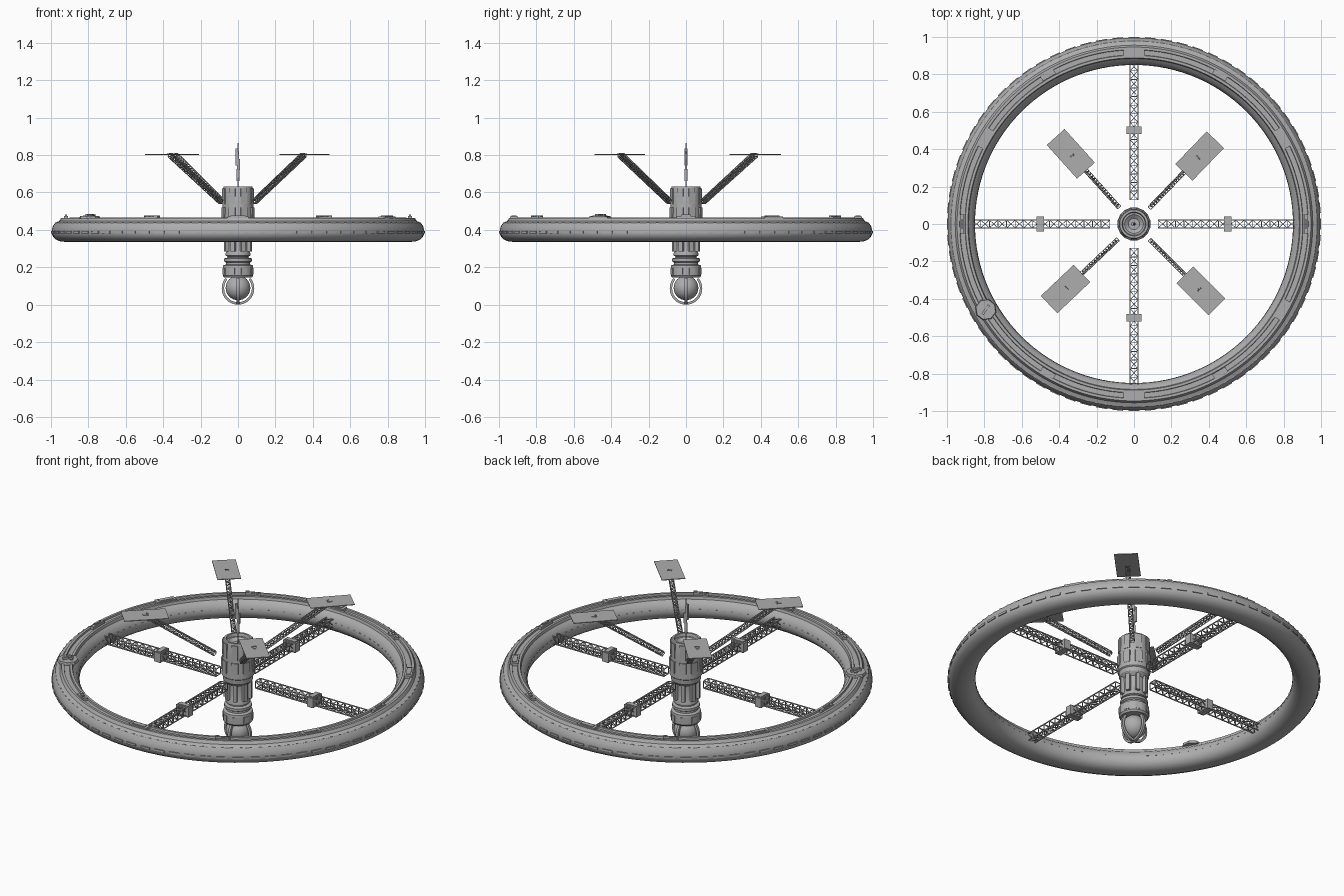
import bpy, bmesh, math
from mathutils import Vector, Matrix

if "Cube" in bpy.data.objects:
    bpy.data.objects.remove(bpy.data.objects["Cube"])

grey = bpy.data.materials.new("hull_grey")
grey.diffuse_color = (0.42, 0.42, 0.42, 1)
grey.use_nodes = True
grey.node_tree.nodes["Principled BSDF"].inputs["Base Color"].default_value = grey.diffuse_color


def finish(name, bm, smooth=True):
    bmesh.ops.recalc_face_normals(bm, faces=bm.faces)
    me = bpy.data.meshes.new(name)
    bm.to_mesh(me)
    bm.free()
    me.materials.append(grey)
    ob = bpy.data.objects.new(name, me)
    bpy.context.collection.objects.link(ob)
    if smooth:
        bpy.ops.object.select_all(action='DESELECT')
        ob.select_set(True)
        bpy.context.view_layer.objects.active = ob
        bpy.ops.object.shade_smooth_by_angle(angle=math.radians(30))
    return ob


def lathe(name, profile, segs, closed=False):
    """Revolve an (r, z) profile about the z axis."""
    bm = bmesh.new()
    vs = [bm.verts.new((r, 0, z)) for r, z in profile]
    edges = [bm.edges.new(p) for p in zip(vs, vs[1:])]
    if closed:
        edges.append(bm.edges.new((vs[-1], vs[0])))
    bmesh.ops.spin(bm, geom=vs + edges, cent=(0, 0, 0), axis=(0, 0, 1),
                   angle=2 * math.pi, steps=segs)
    bmesh.ops.remove_doubles(bm, verts=bm.verts, dist=1e-5)
    return finish(name, bm)


def box(bm, centre, size, m=Matrix()):
    bmesh.ops.create_cube(bm, size=1, matrix=m @ Matrix.Translation(centre)
                          @ Matrix.Diagonal((*size, 1)))


def cyl(bm, r1, r2, depth, m, segs=20):
    bmesh.ops.create_cone(bm, cap_ends=True, segments=segs, radius1=r1,
                          radius2=r2, depth=depth, matrix=m)


def strut(bm, a, b, w):
    a, b = Vector(a), Vector(b)
    q = (b - a).to_track_quat('Z', 'Y').to_matrix().to_4x4()
    bmesh.ops.create_cube(bm, size=1, matrix=Matrix.Translation((a + b) / 2) @ q
                          @ Matrix.Diagonal((w, w, (b - a).length, 1)))


def truss(name, length, width, bays, w, m):
    """Square lattice beam along local +x."""
    bm = bmesh.new()
    h = width / 2
    c = [(-h, -h), (h, -h), (h, h), (-h, h)]
    for i in range(4):
        p, q = c[i], c[(i + 1) % 4]
        strut(bm, (0, *p), (length, *p), w)
        for k in range(bays + 1):
            x = length * k / bays
            strut(bm, (x, *p), (x, *q), w * 0.8)
            if k < bays:
                strut(bm, (x, *p), (x + length / bays, *q), w * 0.7)
    bm.transform(m)
    return finish(name, bm, False)


def turn(deg):
    return Matrix.Rotation(math.radians(deg), 4, 'Z')


# Habitat ring
lathe("habitat_ring", [
    (.85, .385), (.853, .41), (.865, .435), (.884, .45), (.888, .465), (.902, .465),
    (.904, .455), (.93, .455), (.932, .464), (.946, .464), (.956, .447), (.978, .438),
    (.99, .42), (.995, .40), (.996, .385), (.992, .368), (.977, .35), (.95, .338),
    (.91, .335), (.88, .342), (.86, .36)], 128, True)

# Rim plates and rows of small windows
bm = bmesh.new()
for i in range(72):
    box(bm, (.994, 0, .387), (.012, .058, .012), turn(i * 5))
finish("rim_plates", bm, False)
bm = bmesh.new()
for i in range(120):
    box(bm, (.976, 0, .4385), (.006, .012, .004), turn(i * 3))
    box(bm, (.8535, 0, .405), (.006, .012, .005), turn(i * 3))
finish("ring_windows", bm, False)

# Roof modules around the ring
bm = bmesh.new()
for a in (30, 90, 150, 270, 330, 210):
    if a != 210:
        box(bm, (.92, 0, .463), (.042, .112, .018), turn(a))
        box(bm, (.92, 0, .473), (.026, .08, .006), turn(a))
for a in (60, 120, 240, 300):
    box(bm, (.92, 0, .465), (.03, .08, .014), turn(a))
    for s in (-1, 0, 1):
        box(bm, (.92 + s * .008, s * .03, .472), (.012, .022, .012), turn(a))
for a in (0, 180):
    box(bm, (.92, 0, .463), (.02, .10, .02), turn(a))
    box(bm, (.92, 0, .475), (.01, .05, .014), turn(a))
finish("roof_modules", bm, False)

# Landing pad with a small docked craft
bm = bmesh.new()
pad = turn(210) @ Matrix.Translation((.915, 0, .466))
cyl(bm, .058, .054, .016, pad, 8)
box(bm, (0, 0, .014), (.06, .014, .012), pad @ turn(25))
box(bm, (-.01, 0, .013), (.016, .055, .006), pad @ turn(25))
finish("landing_pad", bm, False)

# Spokes with a service box half way
for i, n in enumerate(("right", "back", "left", "front")):
    m = turn(90 * i) @ Matrix.Translation((.13, 0, .40))
    truss("spoke_" + n, .735, .042, 16, .005, m)
    bm = bmesh.new()
    box(bm, (.37, 0, 0), (.04, .082, .056), m)
    box(bm, (.37, 0, 0), (.028, .066, .066), m)
    finish("service_box_" + n, bm, False)

# Booms and solar panels
for i in range(4):
    t = turn(45 + 90 * i + (1, -3, -1.5, 0)[i])
    a, b = Vector((.125, 0, .55)), Vector((.50, 0, .80))
    d = b - a
    tilt = Matrix.Rotation(-math.atan2(d.z, d.x), 4, 'Y')
    truss("panel_boom_%d" % i, d.length, .022, 22, .0035,
          t @ Matrix.Translation(a) @ tilt)
    bm = bmesh.new()
    box(bm, (.505, 0, .803), (.242, .128, .004), t)
    box(bm, (.505, 0, .806), (.022, .014, .004), t)
    finish("solar_panel_%d" % i, bm, False)

# Central hub body
lathe("hub_body", [
    (0, .60), (.03, .60), (.05, .615), (.06, .615), (.064, .632), (.076, .632),
    (.08, .62), (.083, .53), (.085, .47), (.088, .44), (.088, .425), (.082, .42),
    (.08, .395), (.072, .385), (.06, .375), (.058, .29), (.066, .275), (.066, .262),
    (.056, .258), (.056, .252), (.074, .247), (.074, .232), (.064, .226), (.064, .216),
    (.079, .21), (.081, .20), (.081, .155), (.074, .145), (0, .145)], 40)

# Hub cladding panels and neck struts
bm = bmesh.new()
for i in range(8):
    t = turn(22.5 + 45 * i)
    box(bm, (.079, 0, .58), (.012, .034, .085), t)
    box(bm, (.083, 0, .485), (.01, .04, .07), t)
    box(bm, (.066, 0, .335), (.02, .022, .10), t)
    box(bm, (.079, 0, .18), (.008, .03, .035), t)
finish("hub_panels", bm, False)

# Observation globe and its guard hoops
bm = bmesh.new()
bmesh.ops.create_uvsphere(bm, u_segments=32, v_segments=16, radius=.066,
                          matrix=Matrix.Translation((0, 0, .09)))
finish("globe", bm)
bm = bmesh.new()
for turn_deg in (0, 90):
    n = 32
    rings = []
    for k in range(n + 1):
        a = math.radians(-220 + 260 * k / n)
        rings.append([bm.verts.new(turn(turn_deg) @ Vector(
            (r * math.cos(a), y, .087 + r * math.sin(a))))
            for r, y in ((.074, -.009), (.087, -.007), (.087, .007), (.074, .009))])
    for p, q in zip(rings, rings[1:]):
        for j in range(4):
            bm.faces.new((p[j], p[(j + 1) % 4], q[(j + 1) % 4], q[j]))
    bm.faces.new(rings[0])
    bm.faces.new(rings[-1])
finish("globe_hoops", bm)

# Antenna mast with side pods
lathe("antenna_mast", [(0, .66), (.009, .662), (.009, .71), (.006, .73), (.006, .80),
                       (.003, .83), (.0015, .865), (0, .865)], 12)
bm = bmesh.new()
box(bm, (-.008, 0, .79), (.012, .014, .09))
box(bm, (.006, 0, .75), (.012, .012, .06))
strut(bm, (0, 0, .60), (0, 0, .67), .004)
finish("antenna_pods", bm, False)
